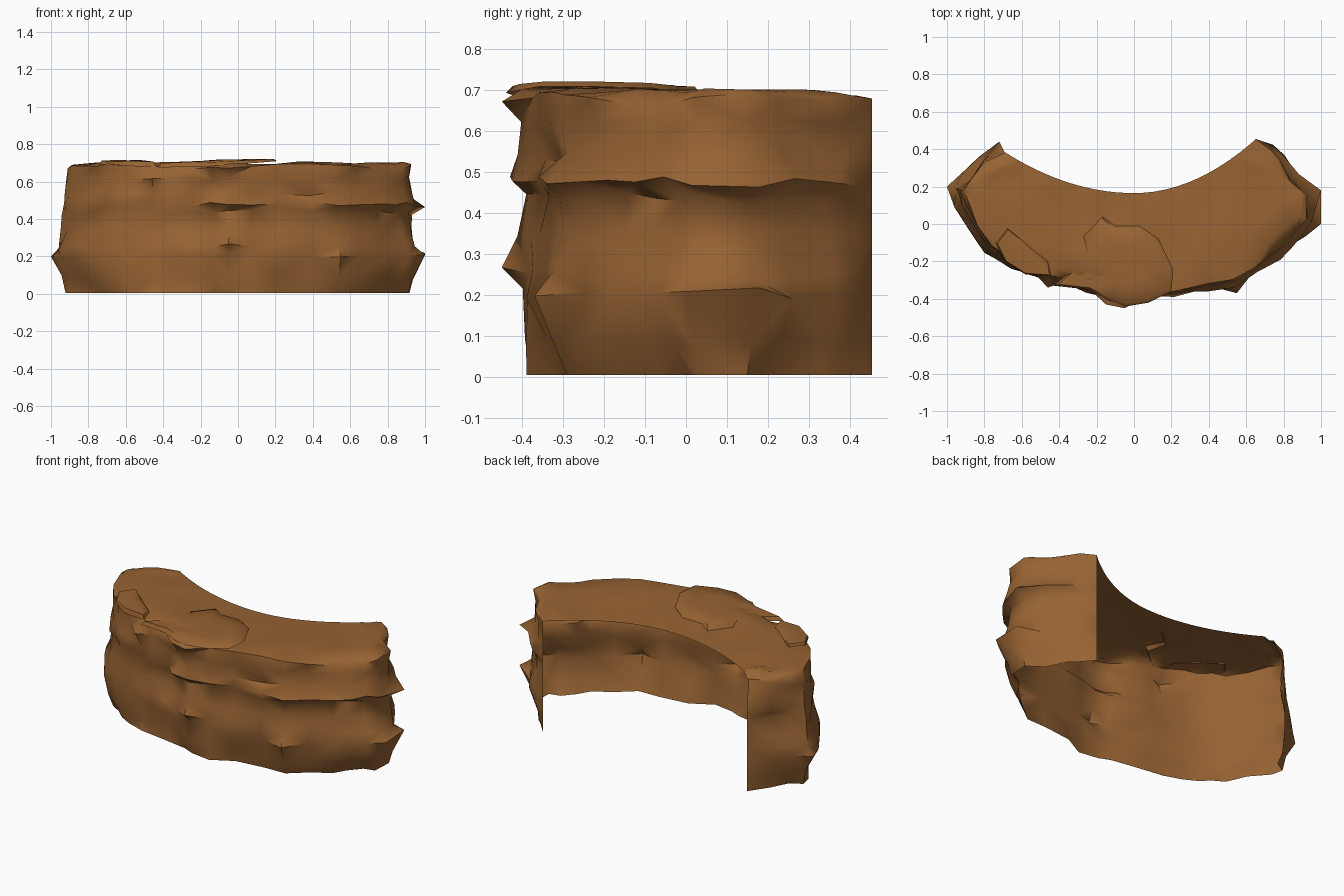
import bpy, bmesh, random
from mathutils import Vector, noise

if "Cube" in bpy.data.objects:
    bpy.data.objects.remove(bpy.data.objects["Cube"])

random.seed(11)
mat = bpy.data.materials.new("brown_rock")
mat.diffuse_color = (0.31, 0.125, 0.033, 1)
mat.use_nodes = True
mat.node_tree.nodes["Principled BSDF"].inputs["Base Color"].default_value = mat.diffuse_color

# Outermost footprint, from the left back corner around the front to the right back corner
OUT = [(-.72, .44), (-.84, .38), (-.93, .29), (-1, .2), (-.98, .08), (-.9, -.05), (-.82, -.17),
       (-.75, -.22), (-.68, -.28), (-.58, -.32), (-.46, -.34), (-.38, -.36), (-.26, -.38),
       (-.15, -.43), (-.05, -.45), (.08, -.43), (.22, -.41), (.4, -.38), (.55, -.37),
       (.68, -.29), (.8, -.21), (.86, -.14), (.93, -.08), (1, 0), (1, .18), (.9, .28),
       (.83, .39), (.75, .445), (.65, .455)]
N = len(OUT)
# Ledge profiles: height, inset at left / middle / right
LEDGES = [(0, .09, .065, .105), (.08, .075, .06, .08), (.2, .03, .035, .03),
          (.25, .03, .03, .045), (.34, .06, .04, .085), (.43, .075, .055, .08),
          (.47, .07, .035, .04), (.53, .08, .06, .085), (.61, .09, .05, .08),
          (.675, .095, .045, .085)]
SPIKES = {(2, 3), (3, 14), (2, 24), (2, 23), (6, 24), (6, 13), (9, 14), (9, 13), (8, 10), (2, 18)}


def make_object(name, bm):
    me = bpy.data.meshes.new(name)
    bm.to_mesh(me)
    bm.free()
    ob = bpy.data.objects.new(name, me)
    bpy.context.collection.objects.link(ob)
    me.materials.append(mat)
    bpy.ops.object.select_all(action='DESELECT')
    ob.select_set(True)
    bpy.context.view_layer.objects.active = ob
    bpy.ops.object.shade_smooth_by_angle(angle=0.9)
    return ob


def inward(i):
    a, b = Vector(OUT[max(i - 1, 0)]), Vector(OUT[min(i + 1, N - 1)])
    t = (b - a).normalized()
    return Vector((-t.y, t.x))


def inner(i):
    s = i / (N - 1)
    s = .35 * s + .65 * s * s * (3 - 2 * s)
    x = -.69 + 1.34 * s
    return Vector((x, .165 + (.46 if x < 0 else .68) * x * x))


# Cliff shell: ledged outer wall folding into the top, open at back and bottom
bm = bmesh.new()
rows = []
for r, (z, left, mid, right) in enumerate(LEDGES):
    row = []
    for i in range(N):
        p = Vector(OUT[i])
        side = left if p.x < 0 else right
        d = mid + (side - mid) * min(1, abs(p.x) * 1.15) ** 1.5
        k = min(i, N - 1 - i)
        edge = (0, .85, 1)[min(k, 2)]
        n = noise.noise(Vector((p.x * 4, p.y * 4, z * 7)))
        d = max(0, d + .03 * n + random.uniform(-.014, .014)) * edge
        if (r, i) in SPIKES:
            d = 0
        p = p + inward(i) * d
        if i == 0 and z > .5:       # left back corner leans in at the top
            p += Vector((.03, -.06)) * (z - .5) / .175
        dz = 0 if r == 0 else random.uniform(-.015, .015) * edge
        drop = .02 * (z / .675) ** 3 if i < 2 else 0
        row.append(bm.verts.new((p.x, p.y, z + .005 + dz - drop)))
    rows.append(row)
rim = [v.co.copy() for v in rows[-1]]
for f, z in ((.08, .695), (.3, .70), (.55, .695), (.78, .69), (1, .683)):
    row = []
    for i in range(N):
        p = rim[i].xy.lerp(inner(i), f)
        edge = min(1, min(i, N - 1 - i) / 3)
        bump = random.uniform(-.01, .01) if f < 1 else 0
        base = rim[i].z
        row.append(bm.verts.new((p.x, p.y, base + (z - base + bump) * edge)))
    rows.append(row)
for lo, hi in zip(rows, rows[1:]):
    for i in range(N - 1):
        bm.faces.new((lo[i], lo[i + 1], hi[i + 1], hi[i]))
bmesh.ops.remove_doubles(bm, verts=bm.verts, dist=0.001)
bmesh.ops.triangulate(bm, faces=bm.faces, quad_method='SHORT_EDGE')
make_object("cliff_shell", bm)


# Loose slabs lying on the top: a faceted fan sinking into the shell at its border
def slab(name, pts, z, tilt):
    bm = bmesh.new()
    c = sum((Vector(p) for p in pts), Vector((0, 0))) / len(pts)
    rings = []
    for scale, drop in ((1, .024), (.93, .004), (.5, 0)):
        ring = []
        for p in pts:
            q = c + (Vector(p) - c) * scale
            h = z - drop + tilt * (q.x - c.x) + random.uniform(-.006, .006)
            ring.append(bm.verts.new((q.x, q.y, h)))
        rings.append(ring)
    for lo, hi in zip(rings, rings[1:]):
        for i in range(len(pts)):
            j = (i + 1) % len(pts)
            bm.faces.new((lo[i], lo[j], hi[j], hi[i]))
    bm.faces.new(rings[-1])
    make_object(name, bm)


slab("top_slab_middle", [(-.43, -.33), (-.25, -.35), (-.13, -.41), (-.04, -.44), (.08, -.42),
                         (.2, -.36), (.21, -.24), (.13, -.08), (.03, -.01), (-.1, -.01),
                         (-.17, .04), (-.28, -.06), (-.25, -.18)], .714, .05)
slab("top_slab_left", [(-.74, -.1), (-.69, -.2), (-.58, -.27), (-.44, -.28), (-.46, -.2),
                       (-.58, -.1), (-.68, -.02)], .712, -.02)
